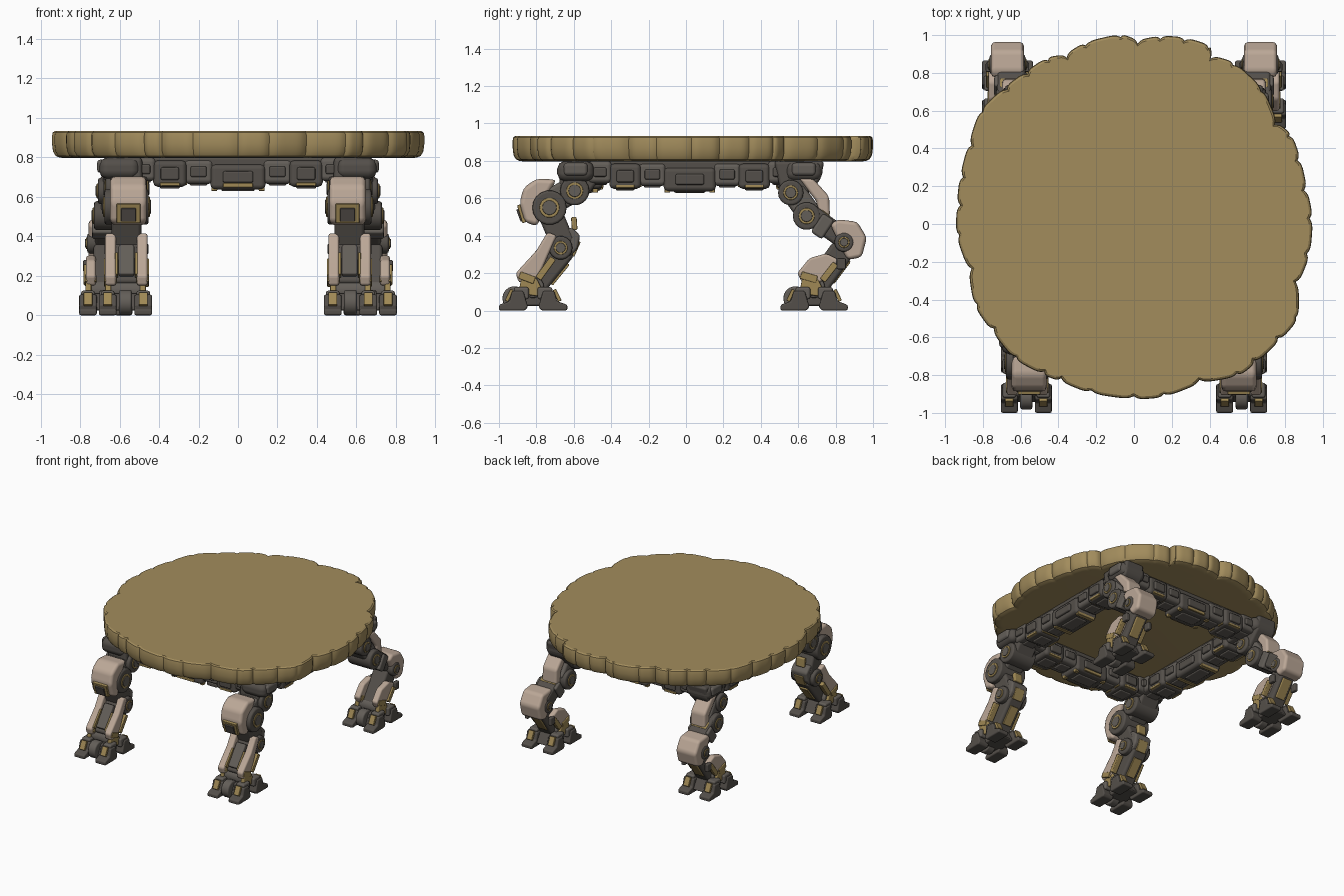
import bpy, bmesh, math
from mathutils import Vector

if "Cube" in bpy.data.objects:
    bpy.data.objects.remove(bpy.data.objects["Cube"])


def material(name, rgb):
    m = bpy.data.materials.new(name)
    m.diffuse_color = (*rgb, 1)
    m.use_nodes = True
    m.node_tree.nodes["Principled BSDF"].inputs["Base Color"].default_value = m.diffuse_color
    return m


TAN = material("tan slab", (0.36, 0.262, 0.108))
GOLD = material("worn gold", (0.35, 0.25, 0.09))
DARK = material("dark grey metal", (0.088, 0.078, 0.068))
GREY = material("mid grey metal", (0.125, 0.112, 0.098))
PALE = material("pale armour", (0.50, 0.39, 0.31))


def finish(name, bm, mat, bevel=0.0, mirror=False):
    bmesh.ops.recalc_face_normals(bm, faces=bm.faces)
    me = bpy.data.meshes.new(name)
    bm.to_mesh(me)
    bm.free()
    me.materials.append(mat)
    for p in me.polygons:
        p.use_smooth = True
    ob = bpy.data.objects.new(name, me)
    bpy.context.collection.objects.link(ob)
    if bevel:
        b = ob.modifiers.new("bevel", 'BEVEL')
        b.width, b.segments, b.limit_method = bevel, 2, 'ANGLE'
        b.angle_limit = math.radians(28)
        b.harden_normals = True
    if mirror:
        ob.modifiers.new("mirror", 'MIRROR')
    return ob


def prism(name, pts, x, w, mat, bevel=0.012):
    """Side (y, z) outline extruded along x; mirrored unless on the centre line."""
    bm = bmesh.new()
    lo = [bm.verts.new((x - w / 2, y, z)) for y, z in pts]
    hi = [bm.verts.new((x + w / 2, y, z)) for y, z in pts]
    bm.faces.new(lo)
    bm.faces.new(hi)
    n = len(pts)
    for i in range(n):
        j = (i + 1) % n
        bm.faces.new((lo[i], lo[j], hi[j], hi[i]))
    return finish(name, bm, mat, bevel, abs(x) > 1e-4)


def disc(name, c, r, x, w, mat, bevel=0.01, n=18):
    pts = [(c[0] + r * math.cos(math.tau * i / n), c[1] + r * math.sin(math.tau * i / n)) for i in range(n)]
    return prism(name, pts, x, w, mat, bevel)


def bar(name, a, b, t, x, w, mat, bevel=0.012):
    a, b = Vector(a), Vector(b)
    d = (b - a).normalized()
    s = Vector((-d.y, d.x)) * t / 2
    return prism(name, [a + s, b + s, b - s, a - s], x, w, mat, bevel)


def box(name, x, w, y, d, z0, z1, mat, bevel=0.012):
    return prism(name, [(y - d / 2, z0), (y + d / 2, z0), (y + d / 2, z1), (y - d / 2, z1)], x, w, mat, bevel)


def joint(name, c, r, x, w):
    """Layered pivot: drum, gold ring and grey cap."""
    disc(name + "_drum", c, r, x, w, DARK, 0.014)
    disc(name + "_ring", c, r * 0.58, x, w + 0.012, GOLD, 0.004)
    disc(name + "_cap", c, r * 0.42, x, w + 0.022, GREY, 0.005)


# Lumpy slab top: outline corners, with a rounded lobe between each pair
OUT = [(-.07, 1.0), (.02, .965), (.14, .99), (.27, .98), (.40, .94), (.41, .885), (.53, .85), (.68, .71), (.755, .53),
       (.83, .47), (.875, .34), (.91, .18), (.94, .03), (.925, -.16), (.865, -.31), (.865, -.50), (.77, -.61),
       (.64, -.73), (.55, -.80), (.35, -.835), (.16, -.91), (0, -.922), (-.23, -.89), (-.39, -.825), (-.48, -.79),
       (-.63, -.71), (-.75, -.56), (-.84, -.43), (-.87, -.24), (-.935, -.06), (-.93, .1), (-.915, .25), (-.87, .42),
       (-.81, .60), (-.68, .72), (-.57, .80), (-.46, .875), (-.36, .89), (-.26, .955)]
MID = Vector((0, 0.03))
ring = []
STEPS = 10
for i, p in enumerate(OUT):
    a, b = Vector(p), Vector(OUT[(i + 1) % len(OUT)])
    for k in range(STEPS):
        t = k / STEPS
        q = a.lerp(b, t)
        lobe = 0.019 * (1 - abs(2 * t - 1) ** 4) - 0.010
        ring.append(q + (q - MID).normalized() * lobe)
bm = bmesh.new()
layers = []
for z, s in ((.797, .935), (.799, .96), (.808, .981), (.83, .995), (.87, 1), (.91, 1), (.926, .996), (.933, .985)):
    layers.append([bm.verts.new((*(MID + (q - MID) * s), z)) for q in ring])
n = len(ring)
for lo, hi in zip(layers, layers[1:]):
    for i in range(n):
        bm.faces.new((lo[i], lo[(i + 1) % n], hi[(i + 1) % n], hi[i]))
bm.faces.new(layers[0])
bm.faces.new(layers[-1])
slab = finish("table_top", bm, TAN)
slab.select_set(True)
bpy.context.view_layer.objects.active = slab
bpy.ops.object.shade_smooth_by_angle(angle=math.radians(30))

# Square frame of segmented beams under the slab: offset, length, z range, depth, colour
SEG = [(0, .28, .637, .765, .19, DARK), (.20, .15, .665, .79, .17, GREY), (.345, .17, .65, .785, .20, DARK),
       (.48, .13, .68, .80, .19, GREY)]
BX = .565
for label, y in (("front", -.545), ("back", .585)):
    box(label + "_beam_core", 0, 1.1, y, .15, .69, .80, DARK)
    for u, w, z0, z1, d, m in SEG:
        box(label + "_beam_block", u, w, y, d, z0, z1, m, .025)
        box(label + "_beam_rib", u, w * .55, y, d + .03, z0 + .035, z1 - .035, DARK, .01)
        box(label + "_beam_keel", u, w * .6, y, d * .5, z0 - .008, z0 + .04, GREY, .008)
    box(label + "_gold_plate", 0, .15, y, .20, .647, .67, GOLD, .004)
    for s in (-1, 1):
        box(label + "_gold_strip", .27, .025, y + s * .045, .05, .66, .70, GOLD, .004)
        box(label + "_gold_clip", .12, .03, y + s * .06, .03, .63, .66, GOLD, .004)
    box(label + "_gold_rail", .345, .10, y, .207, .655, .672, GOLD, .004)
box("side_beam_core", BX, .15, .02, 1.1, .69, .80, DARK)
for u, w, z0, z1, d, m in SEG:
    for s in ((1,) if u == 0 else (-1, 1)):
        box("side_beam_block", BX, d, .02 + s * u, w, z0, z1, m, .025)
        box("side_beam_rib", BX, d + .03, .02 + s * u, w * .55, z0 + .035, z1 - .035, DARK, .01)
        box("side_beam_keel", BX, d * .5, .02 + s * u, w * .6, z0 - .008, z0 + .04, GREY, .008)
for s in (-1, 1):
    box("side_gold_strip", BX, .14, .02 + s * .27, .025, .66, .70, GOLD, .004)
    box("side_gold_clip", BX, .15, .02 + s * .12, .03, .63, .66, GOLD, .004)
    box("side_gold_rail", BX, .207, .02 + s * .345, .10, .655, .672, GOLD, .004)
# Corner blocks joining the beams
for y in (-.59, .63):
    box("corner_block", .60, .21, y, .20, .69, .80, DARK, .045)
    box("corner_rib", .62, .19, y, .13, .72, .79, GREY, .02)


def foot(label, x, yc, h):
    """Toed foot, the same front to back apart from the centre roller."""
    prism(label + "_foot_body", [(yc - .13, .025), (yc - .09, .11), (yc + .07, .11), (yc + .12, .025)], x, .15, DARK)
    for s in (-1, 1):
        for side in (-1, 1):
            e = yc + s * h
            toe = [(e, 0), (e, .03), (e - s * .055, .05), (e - s * .07, .105), (e - s * .13, .105),
                   (e - s * .155, .02), (e - s * .14, 0)]
            tx = x + side * .09
            prism(label + "_toe", toe, tx, .09, DARK, .01)
            bar(label + "_toe_plate", (e - s * .04, .05), (e - s * .07, .112), .02, tx, .045, GOLD, .004)
            box(label + "_toe_base", tx, .07, e - s * .12, .08, .06, .125, GREY, .012)
    disc(label + "_centre_roller", (yc - .10, .065), .065, x, .065, GREY, .012)
    disc(label + "_ankle", (yc, .125), .058, x, .17, GREY)
    for side in (-1, 1):
        prism(label + "_ankle_cuff", [(yc - .08, .09), (yc - .06, .19), (yc + .02, .17), (yc + .07, .07)],
              x + side * .088, .03, GOLD, .008)


# Front legs
X = .565
prism("front_hip_bracket", [(-.67, .80), (-.50, .80), (-.47, .69), (-.55, .58), (-.68, .62)], X, .16, DARK, .02)
joint("front_hip", (-.595, .64), .078, X, .21)
bar("front_thigh", (-.58, .66), (-.74, .57), .14, X, .15, GREY, .02)
joint("front_knee", (-.73, .55), .092, X, .225)
prism("front_knee_armour", [(-.69, .70), (-.80, .705), (-.87, .655), (-.89, .57), (-.86, .47), (-.79, .45), (-.77, .57)],
      X - .01, .185, PALE, .025)
bar("front_knee_gold_window", (-.893, .565), (-.864, .47), .022, X - .01, .12, GOLD, .004)
bar("front_knee_dark_window", (-.892, .545), (-.868, .48), .034, X - .01, .075, DARK, .004)
bar("front_lower_thigh", (-.73, .53), (-.655, .35), .13, X, .15, DARK, .02)
bar("front_thigh_gold_strip", (-.60, .50), (-.595, .43), .03, X, .07, GOLD, .008)
prism("front_calf_guard", [(-.68, .45), (-.605, .44), (-.565, .40), (-.58, .33), (-.63, .28)], X, .14, GREY, .015)
bar("front_calf_gold_plate", (-.572, .37), (-.607, .29), .02, X, .08, GOLD, .004)
joint("front_hock", (-.67, .335), .063, X, .20)
bar("front_shin", (-.65, .34), (-.82, .13), .14, X, .125, DARK, .02)
bar("front_shin_panel", (-.755, .35), (-.86, .20), .04, X, .08, GREY, .01)
bar("front_shin_back_plate", (-.63, .25), (-.72, .14), .02, X, .07, GOLD, .004)
for s in (-1, 1):
    prism("front_shin_armour", [(-.74, .42), (-.69, .40), (-.735, .30), (-.77, .22), (-.81, .15), (-.895, .15),
                                (-.91, .20), (-.80, .32)], X + s * .08, .055, PALE, .014)
    bar("front_shin_gold_edge", (-.71, .28), (-.79, .17), .035, X + s * .095, .04, GOLD, .006)
    bar("front_shin_gold_toe", (-.89, .19), (-.81, .16), .04, X + s * .082, .062, GOLD, .006)
    bar("front_shin_inner_gold", (-.79, .31), (-.88, .20), .03, X + s * .05, .014, GOLD, .003)
foot("front", .57, -.817, .183)

# Back legs, splaying outwards from hip to foot
X = .67
prism("back_hip_bracket", [(.47, .80), (.74, .80), (.72, .70), (.60, .57), (.51, .62)], .605, .16, DARK, .02)
joint("back_hip", (.56, .63), .068, .61, .20)
bar("back_thigh", (.57, .64), (.67, .50), .13, .625, .14, GREY, .02)
joint("back_thigh_pivot", (.645, .505), .074, .63, .20)
prism("back_thigh_armour", [(.60, .71), (.68, .705), (.765, .61), (.77, .50), (.71, .49), (.70, .58)], .635, .125, PALE, .018)
bar("back_lower_thigh", (.64, .53), (.85, .38), .11, .65, .15, DARK, .02)
bar("back_thigh_clamp", (.70, .47), (.76, .43), .12, .65, .18, GREY, .014)
bar("back_thigh_gold_strip", (.71, .52), (.76, .485), .05, .645, .13, GOLD, .008)
prism("back_knee_armour", [(.77, .46), (.81, .487), (.915, .475), (.967, .39), (.94, .285), (.865, .27), (.83, .33), (.80, .40)],
      X, .175, PALE, .022)
joint("back_knee", (.845, .365), .052, X, .19)
bar("back_shin", (.84, .33), (.69, .12), .13, X, .125, DARK, .02)
bar("back_shin_gold_panel", (.87, .27), (.78, .15), .03, X, .08, GOLD, .008)
for s in (-1, 1):
    prism("back_shin_armour", [(.66, .28), (.75, .305), (.82, .27), (.76, .19), (.72, .15), (.62, .15), (.595, .20)],
          X + s * .075, .05, PALE, .014)
    bar("back_shin_gold_edge", (.80, .25), (.73, .16), .035, X + s * .095, .035, GOLD, .006)
    box("back_shin_clamp", X + s * .10, .03, .83, .05, .22, .28, DARK, .008)
    bar("back_shin_gold_toe", (.615, .19), (.70, .165), .04, X + s * .077, .058, GOLD, .006)
foot("back", X, .685, .18)
